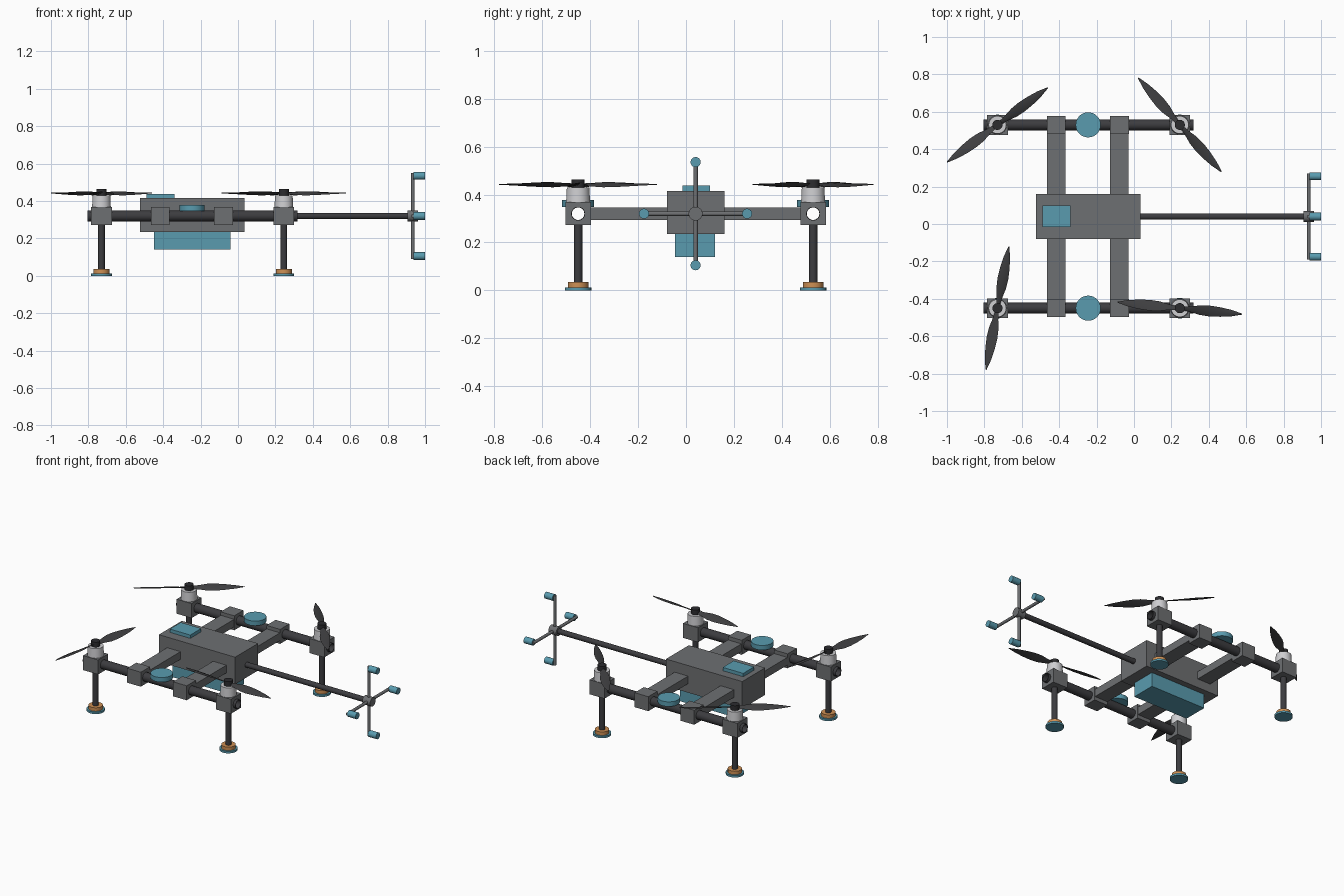
import bpy, bmesh, math
from mathutils import Matrix, Vector

cube = bpy.data.objects.get("Cube")
if cube:
    bpy.data.objects.remove(cube, do_unlink=True)


def material(name, rgb):
    m = bpy.data.materials.new(name)
    m.use_nodes = True
    m.diffuse_color = (*rgb, 1)
    m.node_tree.nodes["Principled BSDF"].inputs["Base Color"].default_value = (*rgb, 1)
    return m


GREY = material("frame grey", (0.155, 0.16, 0.168))
DARK = material("carbon dark", (0.045, 0.045, 0.05))
BLADE = material("blade dark", (0.05, 0.05, 0.053))
BLACK = material("cap black", (0.025, 0.025, 0.028))
BLUE = material("teal blue", (0.1, 0.33, 0.43))
SILVER = material("motor silver", (0.62, 0.62, 0.64))
ORANGE = material("foot orange", (0.62, 0.28, 0.09))


def finish(name, bm, mat, smooth=False):
    bmesh.ops.recalc_face_normals(bm, faces=bm.faces)
    mesh = bpy.data.meshes.new(name)
    bm.to_mesh(mesh)
    bm.free()
    mesh.materials.append(mat)
    ob = bpy.data.objects.new(name, mesh)
    bpy.context.collection.objects.link(ob)
    if smooth:
        bpy.ops.object.select_all(action='DESELECT')
        ob.select_set(True)
        bpy.context.view_layer.objects.active = ob
        bpy.ops.object.shade_smooth_by_angle(angle=math.radians(35))
    return ob


def box(name, lo, hi, mat):
    lo, hi = Vector(lo), Vector(hi)
    bm = bmesh.new()
    bmesh.ops.create_cube(bm, size=1, matrix=Matrix.Translation((lo + hi) / 2)
                          @ Matrix.Diagonal((*(hi - lo), 1)))
    return finish(name, bm, mat)


def rod(name, start, end, r, mat, r_end=None, sides=32):
    start, end = Vector(start), Vector(end)
    d = end - start
    turn = Vector((0, 0, 1)).rotation_difference(d).to_matrix().to_4x4()
    bm = bmesh.new()
    bmesh.ops.create_cone(bm, cap_ends=True, segments=sides, radius1=r,
                          radius2=r_end or r, depth=d.length,
                          matrix=Matrix.Translation((start + end) / 2) @ turn)
    return finish(name, bm, mat, True)


def bored(name, x0, x1, y, z, half_y, half_z, bore, mat, square=True):
    """Block or tube along x with an open round bore."""
    bm = bmesh.new()
    sides = 32
    rows = []
    for i in range(sides):
        a = math.tau * i / sides
        c, s = math.cos(a), math.sin(a)
        k = 1 / max(abs(c), abs(s)) if square else 1
        outer, inner = (half_y * k * c, half_z * k * s), (bore * c, bore * s)
        rows.append([bm.verts.new((x, y + p[0], z + p[1])) for x, p in
                     ((x0, outer), (x1, outer), (x1, inner), (x0, inner))])
    for i in range(sides):
        a, b = rows[i], rows[(i + 1) % sides]
        for j in range(4):
            k = (j + 1) % 4
            bm.faces.new((a[j], a[k], b[k], b[j]))
    return finish(name, bm, mat, True)


def propeller(name, x, y, z, degrees):
    """Two twisted lens-section blades; stations are radius, chord, pitch."""
    stations = ((0.015, 0.022, 28), (0.06, 0.034, 26), (0.11, 0.056, 23),
                (0.16, 0.061, 19), (0.22, 0.052, 15), (0.28, 0.034, 11),
                (0.335, 0.005, 8))
    bm = bmesh.new()
    for side in (0, 180):
        turn = (Matrix.Translation((x, y, z))
                @ Matrix.Rotation(math.radians(degrees + side), 4, 'Z'))
        rings = []
        for r, chord, pitch in stations:
            m = turn @ Matrix.Rotation(math.radians(pitch), 4, 'X')
            t = 0.003 + chord * 0.04
            section = ((-chord / 2, 0), (0, t), (chord / 2, 0), (0, -t / 2))
            rings.append([bm.verts.new(m @ Vector((r, u, v))) for u, v in section])
        for a, b in zip(rings, rings[1:]):
            for j in range(4):
                k = (j + 1) % 4
                bm.faces.new((a[j], a[k], b[k], b[j]))
        bm.faces.new(rings[0])
        bm.faces.new(rings[-1])
    return finish(name, bm, BLADE, True)


MID_Y, AXIS_Z = 0.04, 0.32

# Central body, battery and top module
box("body", (-0.525, -0.08, 0.235), (0.035, 0.16, 0.415), GREY)
box("battery", (-0.45, -0.045, 0.14), (-0.04, 0.12, 0.235), BLUE)
box("top_module", (-0.49, -0.015, 0.415), (-0.34, 0.10, 0.437), BLUE)

# Cross arms
for label, x in (("right", -0.415), ("left", -0.078)):
    box(f"cross_arm_{label}", (x - 0.049, -0.40, 0.294), (x + 0.049, 0.485, 0.345), GREY)

# Side tubes with clamps, discs, motors, propellers and legs
spin = {("back", "right"): 36.5, ("back", "left"): 131.5,
        ("front", "right"): 79.5, ("front", "left"): -5.5}
for end, y in (("front", -0.45), ("back", 0.53)):
    bored(f"side_tube_{end}", -0.805, 0.318, y, AXIS_Z, 0.029, 0.029, 0.026, DARK, False)
    rod(f"antenna_disc_{end}", (-0.245, y, 0.347), (-0.245, y, 0.378), 0.067, BLUE)
    for side, x in (("right", -0.415), ("left", -0.078)):
        bored(f"clamp_{end}_{side}", x - 0.05, x + 0.05, y, AXIS_Z, 0.048, 0.048, 0.028, GREY)
    for side, x in (("right", -0.73), ("left", 0.245)):
        tag = f"{end}_{side}"
        bored(f"motor_mount_{tag}", x - 0.055, x + 0.055, y, AXIS_Z, 0.053, 0.048, 0.028, GREY)
        rod(f"motor_{tag}", (x, y, 0.367), (x, y, 0.43), 0.05, SILVER, 0.047)
        rod(f"motor_cap_{tag}", (x, y, 0.43), (x, y, 0.463), 0.027, BLACK)
        propeller(f"propeller_{tag}", x, y, 0.441, spin[end, side])
        rod(f"leg_{tag}", (x, y, 0.03), (x, y, 0.274), 0.018, DARK)
        rod(f"foot_pad_{tag}", (x, y, 0), (x, y, 0.013), 0.055, BLUE)
        rod(f"foot_ring_{tag}", (x, y, 0.013), (x, y, 0.036), 0.043, ORANGE)

# Sensor boom, hub and four-way probe cross
rod("boom", (0.03, MID_Y, AXIS_Z), (0.91, MID_Y, AXIS_Z), 0.017, DARK)
rod("boom_hub", (0.905, MID_Y, AXIS_Z), (0.962, MID_Y, AXIS_Z), 0.029, GREY)
REACH = 0.215
hub = Vector((0.935, MID_Y, AXIS_Z))
for name, d in (("upper", (0, 0, 1)), ("lower", (0, 0, -1)),
                ("front", (0, -1, 0)), ("back", (0, 1, 0))):
    tip = hub + Vector(d) * REACH
    rod(f"probe_arm_{name}", hub, tip + Vector(d) * 0.015, 0.0095, GREY, sides=16)
    rod(f"probe_tip_{name}", tip + Vector((0.004, 0, 0)), tip + Vector((0.065, 0, 0)), 0.021, BLUE)
